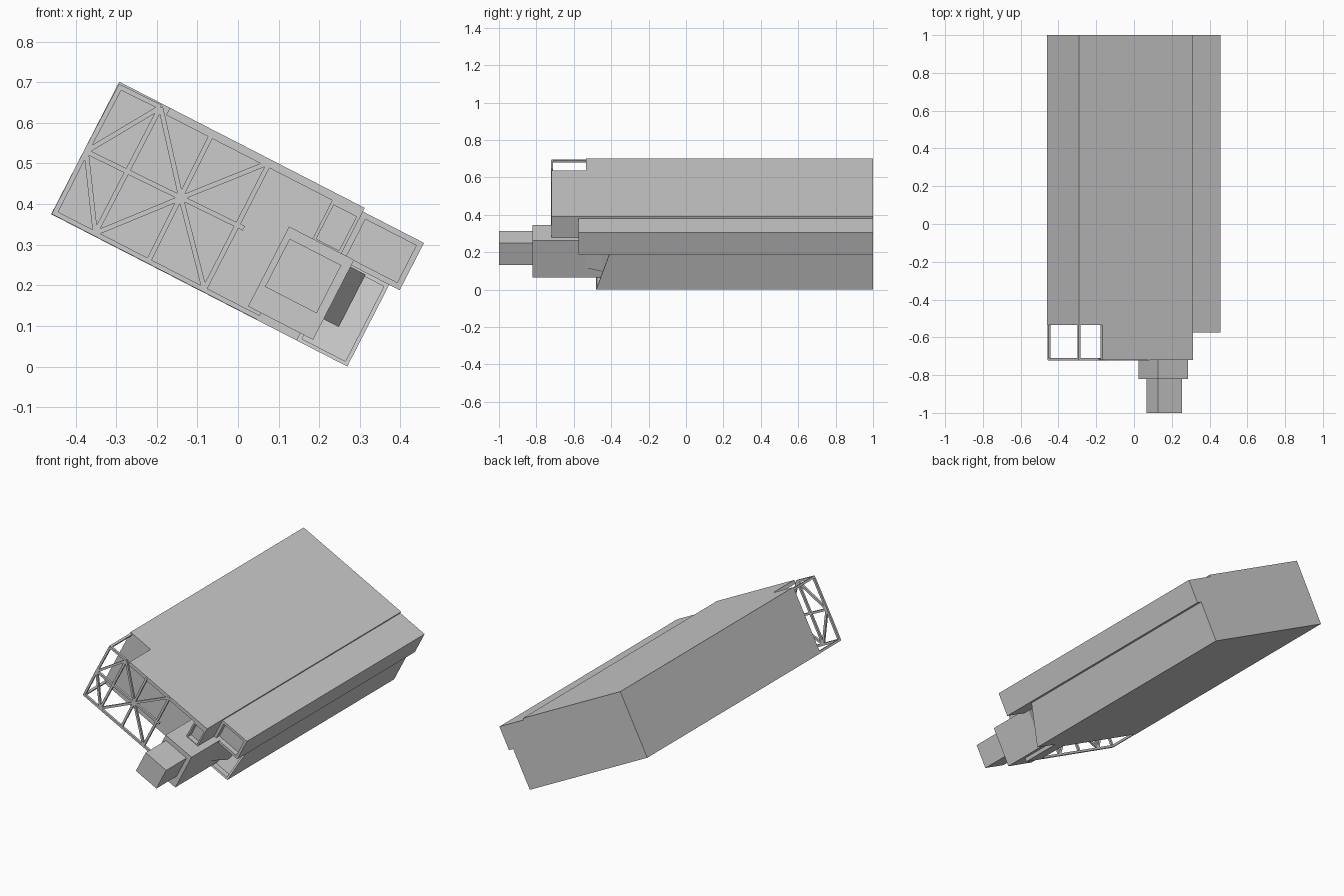
import bpy, bmesh
from mathutils import Vector

if "Cube" in bpy.data.objects:
    bpy.data.objects.remove(bpy.data.objects["Cube"])

# Tilted section frame: a runs along the width, b along the thickness
A = Vector((0.889, 0, -0.457))
B = Vector((0.457, 0, 0.889))
O = Vector((-0.46, 0, 0.375))


def P(a, b, y):
    return O + A * a + B * b + Vector((0, y, 0))


def finish(bm, name):
    bmesh.ops.recalc_face_normals(bm, faces=bm.faces)
    me = bpy.data.meshes.new(name)
    bm.to_mesh(me)
    bm.free()
    ob = bpy.data.objects.new(name, me)
    bpy.context.collection.objects.link(ob)
    return ob


def block(name, a0, a1, b0, b1, y0, y1, lean=0, skew=0, rim=0, depth=0):
    """Tilted box; lean/skew push the front back with b/a, rim+depth recess the front."""
    bm = bmesh.new()
    corners = [(a0, b0), (a1, b0), (a1, b1), (a0, b1)]
    front = [bm.verts.new(P(a, b, y0 + lean * (b == b1) + skew * (a == a1))) for a, b in corners]
    back = [bm.verts.new(P(a, b, y1)) for a, b in corners]
    face = bm.faces.new(front)
    bm.faces.new(back[::-1])
    for i in range(4):
        j = (i + 1) % 4
        bm.faces.new((front[j], front[i], back[i], back[j]))
    bmesh.ops.recalc_face_normals(bm, faces=bm.faces)
    if rim:
        bmesh.ops.inset_region(bm, faces=[face], thickness=rim)
        ext = bmesh.ops.extrude_discrete_faces(bm, faces=[face])["faces"]
        bmesh.ops.translate(bm, verts=ext[0].verts[:], vec=(0, depth, 0))
    return finish(bm, name)


def add_bar(bm, p, q, r=0.006):
    """Square bar between two points."""
    d = (q - p).normalized()
    ref = Vector((0, 1, 0)) if abs(d.y) < 0.9 else A
    s = d.cross(ref).normalized() * r
    t = d.cross(s).normalized() * r
    ends = [[bm.verts.new(c + s * i + t * j) for i, j in ((-1, -1), (1, -1), (1, 1), (-1, 1))]
            for c in (p, q)]
    bm.faces.new(ends[0])
    bm.faces.new(ends[1][::-1])
    for i in range(4):
        j = (i + 1) % 4
        bm.faces.new((ends[0][i], ends[0][j], ends[1][j], ends[1][i]))


# Long hull blocks
block("main_hull", 0, 0.68, 0, 0.367, -0.535, 1)
block("upper_side_box", 0.68, 0.849, 0.226, 0.357, -0.575, 1, rim=0.02, depth=0.03)
block("lower_side_box", 0.68, 0.82, 0, 0.226, -0.48, 1, lean=0.075, rim=0.014, depth=0.03)

# Overhanging roof, post and floor around the open front bay
block("front_roof", 0.14, 0.68, 0.347, 0.367, -0.72, -0.535)
block("front_post", 0.60, 0.68, 0.236, 0.347, -0.72, -0.535, rim=0.012, depth=0.03)
block("front_floor", 0.57, 0.68, 0, 0.02, -0.72, -0.535)

# Stepped snout and slanted side fairing
block("snout_base", 0.535, 0.715, 0.02, 0.241, -0.82, -0.4)
block("snout_tip", 0.55, 0.693, 0.082, 0.215, -1.0, -0.82)
block("side_fairing", 0.715, 0.757, 0.077, 0.222, -0.54, -0.4, skew=0.09)

# Open lattice across the front bay
n = {
    "tl": (0.008, 0.356), "t1": (0.119, 0.358), "t2": (0.262, 0.358), "t3": (0.42, 0.36),
    "ml": (0.006, 0.177), "m1": (0.118, 0.178), "m2": (0.266, 0.182), "m3": (0.438, 0.186),
    "bl": (0.007, 0.007), "b1": (0.118, 0.008), "b2": (0.266, 0.007), "b3": (0.42, 0.008),
    "be": (0.57, 0.007),
}
links = ("tl-t1 tl-ml ml-bl bl-be ml-t1 ml-b1 ml-m3 t1-b1 t1-m2 b1-m2 "
         "t2-b2 t3-b3 m2-t3 m2-b3").split()
bm = bmesh.new()
for link in links:
    p, q = link.split("-")
    add_bar(bm, P(*n[p], -0.716), P(*n[q], -0.716))
for k in ("tl", "bl"):
    add_bar(bm, P(*n[k], -0.72), P(*n[k], -0.53))
finish(bm, "front_lattice")
